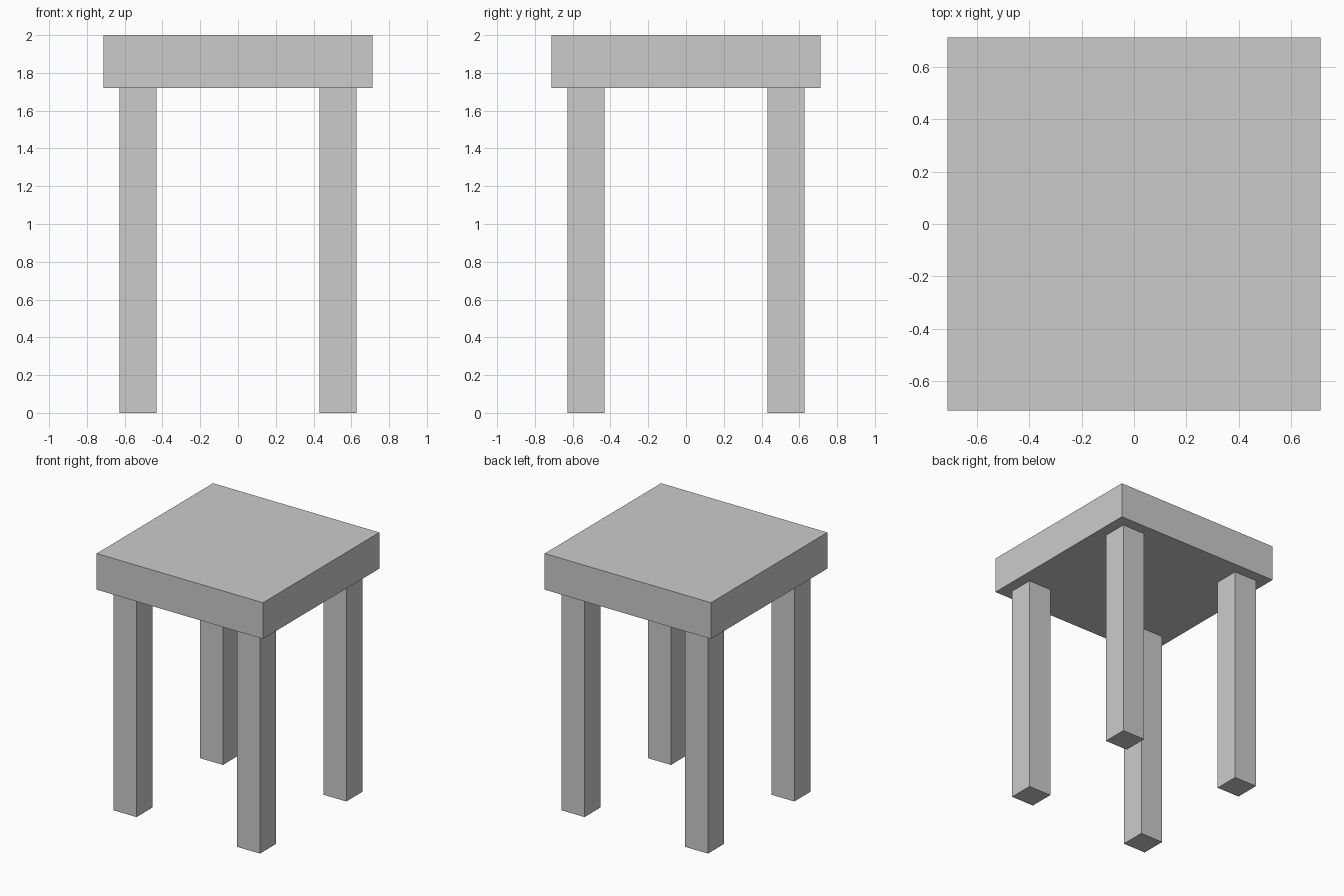
import bpy

if "Cube" in bpy.data.objects:
    bpy.data.objects.remove(bpy.data.objects["Cube"])

SEAT_HALF, SEAT_BOTTOM, TOP = 0.713, 1.72, 2.0
LEG_WIDTH, LEG_CENTRE = 0.197, 0.529


def box(name, size, centre):
    bpy.ops.mesh.primitive_cube_add(size=1, location=centre)
    obj = bpy.context.object
    obj.name = name
    obj.scale = size
    bpy.ops.object.transform_apply(location=False, rotation=False, scale=True)
    return obj


# Square slab seat
box("seat", (2 * SEAT_HALF, 2 * SEAT_HALF, TOP - SEAT_BOTTOM),
    (0, 0, (TOP + SEAT_BOTTOM) / 2))

# Four square legs, inset from the seat corners
for depth, y in (("front", -LEG_CENTRE), ("back", LEG_CENTRE)):
    for side, x in (("left", -LEG_CENTRE), ("right", LEG_CENTRE)):
        box(f"{depth}_{side}_leg", (LEG_WIDTH, LEG_WIDTH, SEAT_BOTTOM),
            (x, y, SEAT_BOTTOM / 2))
